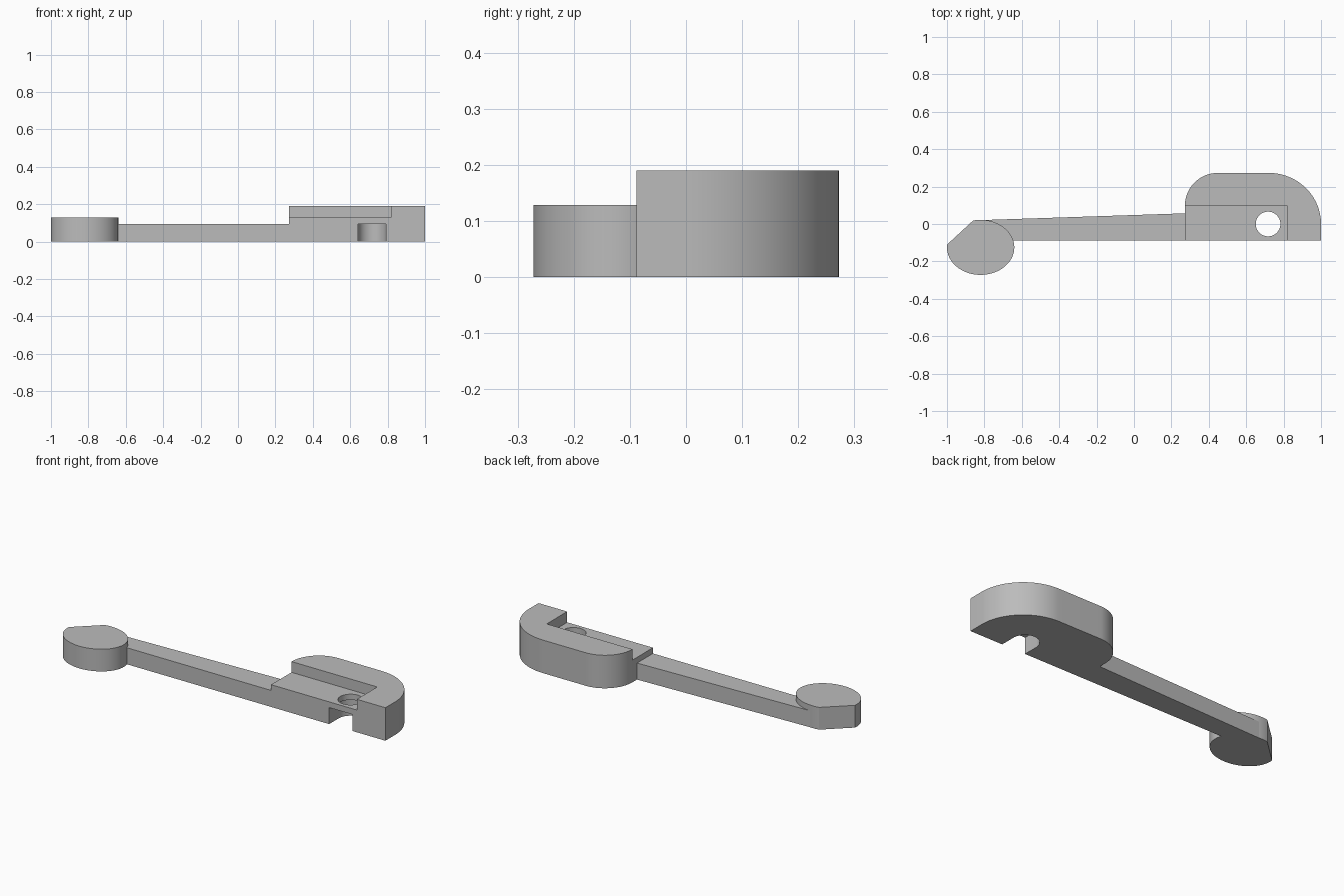
import bpy
import bmesh
from math import cos, sin, radians

if "Cube" in bpy.data.objects:
    bpy.data.objects.remove(bpy.data.objects["Cube"], do_unlink=True)

GREY = (0.5, 0.5, 0.5, 1)
grey = bpy.data.materials.new("plain grey")
grey.use_nodes = True
grey.diffuse_color = GREY
grey.node_tree.nodes["Principled BSDF"].inputs["Base Color"].default_value = GREY

FRONT = -0.088          # shared flat front side
ARM_TOP = 0.095
STEP_TOP = 0.128        # paddle top and recess floor
BLOCK_TOP = 0.19
PIVOT = (0.717, 0.0)


def arc(cx, cy, rx, ry, start, end, steps=32):
    """Points along an elliptical arc, angles in degrees."""
    angles = [radians(start + (end - start) * i / steps) for i in range(steps + 1)]
    return [(cx + rx * cos(a), cy + ry * sin(a)) for a in angles]


def prism(name, outline, bottom, top):
    """Extrude a counter-clockwise plan outline upwards."""
    bm = bmesh.new()
    face = bm.faces.new([bm.verts.new((x, y, bottom)) for x, y in outline])
    extruded = bmesh.ops.extrude_face_region(bm, geom=[face])
    verts = [v for v in extruded["geom"] if isinstance(v, bmesh.types.BMVert)]
    bmesh.ops.translate(bm, verts=verts, vec=(0, 0, top - bottom))
    bmesh.ops.recalc_face_normals(bm, faces=bm.faces)
    mesh = bpy.data.meshes.new(name)
    bm.to_mesh(mesh)
    bm.free()
    mesh.materials.append(grey)
    obj = bpy.data.objects.new(name, mesh)
    bpy.context.collection.objects.link(obj)
    return obj


def activate(obj):
    bpy.ops.object.select_all(action="DESELECT")
    obj.select_set(True)
    bpy.context.view_layer.objects.active = obj


def cut(obj, cutter):
    """Subtract the cutter, then discard it."""
    mod = obj.modifiers.new("cut", "BOOLEAN")
    mod.operation = "DIFFERENCE"
    mod.solver = "EXACT"
    mod.object = cutter
    activate(obj)
    bpy.ops.object.modifier_apply(modifier=mod.name)
    bpy.data.objects.remove(cutter, do_unlink=True)


# Oval paddle with one corner cut straight
paddle = prism("paddle", arc(-0.82, -0.125, 0.18, 0.147, 174, 463, 72), 0, STEP_TOP)

# Tapered arm
arm = prism("arm", [(-0.84, FRONT), (0.272, FRONT), (0.272, 0.057), (-0.84, 0.02)],
            0, ARM_TOP)

# Rounded pivot block
outline = [(0.272, FRONT), (1.0, FRONT)]
outline += arc(0.72, 0, 0.28, 0.273, 0, 90)
outline += arc(0.448, 0.097, 0.176, 0.176, 90, 180)
block = prism("pivot_block", outline, 0, BLOCK_TOP)

# Recess in the top, open to the front and the arm
cut(block, prism("recess_cutter", [(0.2, -0.2), (0.818, -0.2), (0.818, 0.098), (0.2, 0.098)],
                 STEP_TOP, 0.3))

# Round-ended slot beneath, open to the front
slot = arc(*PIVOT, 0.075, 0.075, 0, 180) + [(PIVOT[0] - 0.075, -0.2), (PIVOT[0] + 0.075, -0.2)]
cut(block, prism("slot_cutter", slot, -0.1, ARM_TOP))

# Pivot hole through the recess floor
cut(block, prism("hole_cutter", arc(*PIVOT, 0.066, 0.066, 0, 354.375, 63), -0.1, 0.3))

for part in (paddle, arm, block):
    activate(part)
    bpy.ops.object.shade_smooth_by_angle(angle=radians(25))
